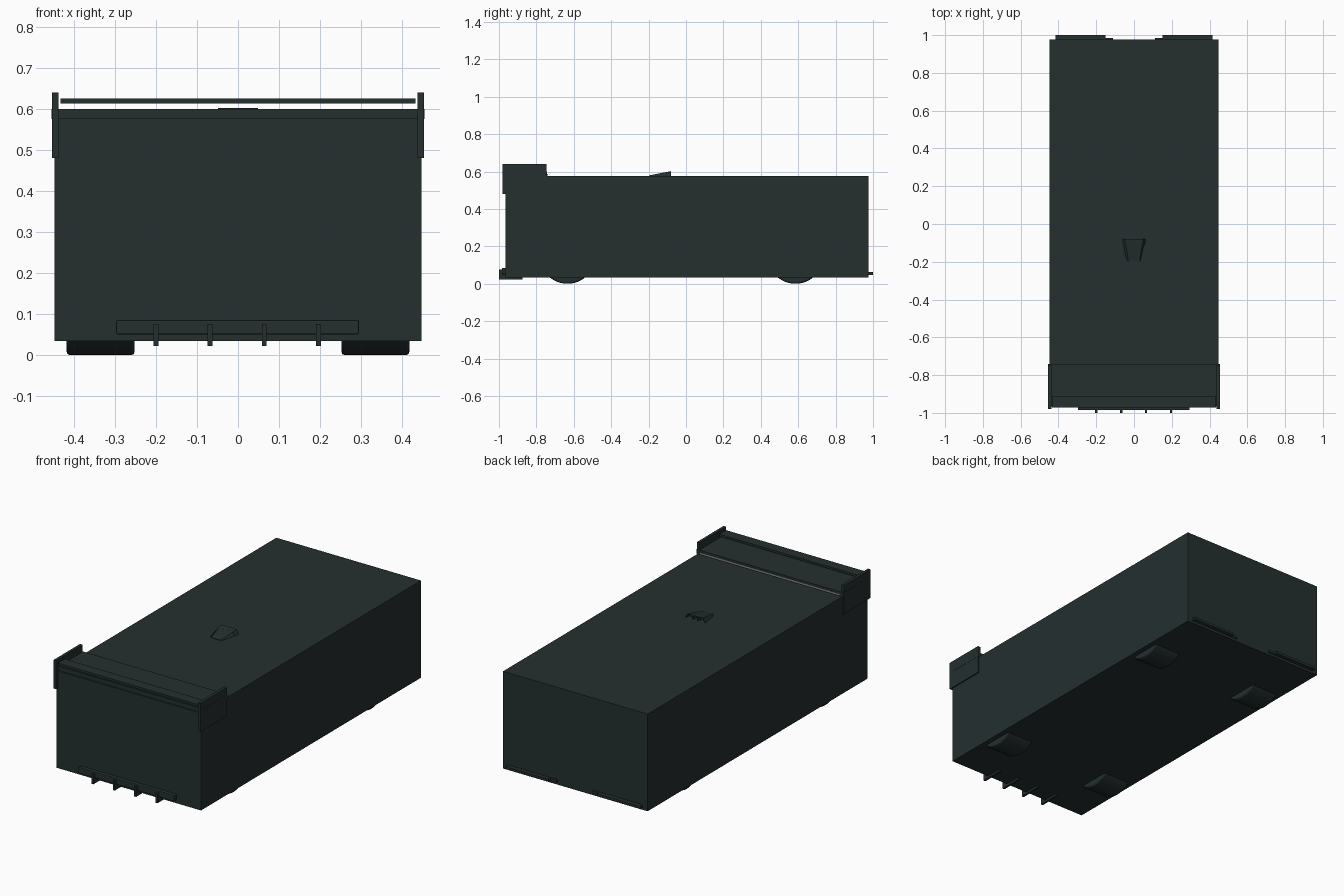
import bpy, bmesh, math
from mathutils import Matrix

if "Cube" in bpy.data.objects:
    bpy.data.objects.remove(bpy.data.objects["Cube"])


def material(name, rgb):
    m = bpy.data.materials.new(name)
    m.use_nodes = True
    m.diffuse_color = (*rgb, 1)
    m.node_tree.nodes["Principled BSDF"].inputs["Base Color"].default_value = (*rgb, 1)
    return m


DARK = material("dark slate", (0.018, 0.028, 0.028))
GREY = material("light grey", (0.3, 0.3, 0.3))


def finish(name, bm, mat, bevel=0):
    bmesh.ops.recalc_face_normals(bm, faces=bm.faces)
    mesh = bpy.data.meshes.new(name)
    bm.to_mesh(mesh)
    bm.free()
    mesh.materials.append(mat)
    ob = bpy.data.objects.new(name, mesh)
    bpy.context.collection.objects.link(ob)
    if bevel:
        mod = ob.modifiers.new("Bevel", "BEVEL")
        mod.width, mod.segments = bevel, 2
    return ob


def box(name, x, y, z, mat=DARK, bevel=0):
    """Box from (low, high) pairs on each axis."""
    bm = bmesh.new()
    bmesh.ops.create_cube(bm, size=1)
    for v in bm.verts:
        v.co = [r[0] if c < 0 else r[1] for c, r in zip(v.co, (x, y, z))]
    return finish(name, bm, mat, bevel)


# Main shell
box("body", (-0.447, 0.447), (-0.965, 0.977), (0.034, 0.577))

# Wheels, mostly hidden in the shell
for y, end in ((0.585, "front"), (-0.634, "rear")):
    for s, side in ((1, "left"), (-1, "right")):
        bm = bmesh.new()
        bmesh.ops.create_cone(bm, cap_ends=True, segments=48, radius1=0.15,
                              radius2=0.15, depth=0.166)
        bmesh.ops.rotate(bm, verts=bm.verts, matrix=Matrix.Rotation(math.pi / 2, 3, "Y"))
        bmesh.ops.translate(bm, verts=bm.verts, vec=(s * 0.335, y, 0.15))
        wheel = finish(f"{end}_{side}_wheel", bm, DARK, 0.008)
        bpy.context.view_layer.objects.active = wheel
        wheel.select_set(True)
        bpy.ops.object.shade_smooth_by_angle(angle=math.radians(40))
        wheel.select_set(False)

# Rear wing: two blades, end plates and a light strip on the leading edge
box("lower_wing_blade", (-0.455, 0.455), (-0.957, -0.742), (0.576, 0.600))
box("upper_wing_blade", (-0.433, 0.433), (-0.972, -0.912), (0.613, 0.625))
box("wing_edge_strip", (-0.43, 0.43), (-0.744, -0.739), (0.58, 0.588), GREY)
for s, side in ((1, "left"), (-1, "right")):
    box(f"{side}_wing_end_plate", sorted((s * 0.438, s * 0.454)),
        (-0.98, -0.746), (0.48, 0.64))

# Rear diffuser with four fins
box("diffuser_panel", (-0.297, 0.295), (-0.985, -0.94), (0.05, 0.085), bevel=0.004)
for i in range(4):
    x = -0.2 + i * 0.132
    box(f"diffuser_fin_{i + 1}", (x - 0.006, x + 0.006), (-1, -0.875), (0.022, 0.076))

# Front splitter halves with a short inner step
for s, side in ((1, "left"), (-1, "right")):
    box(f"{side}_splitter", sorted((s * 0.15, s * 0.415)), (0.94, 1), (0.048, 0.062))
    box(f"{side}_splitter_step", sorted((s * 0.11, s * 0.15)), (0.94, 0.984), (0.048, 0.062))

# Roof scoop: wedge with an open mouth facing forward, split by thin vanes
bm = bmesh.new()
bmesh.ops.create_cube(bm, size=1)
for v in bm.verts:
    front, top = v.co.y > 0, v.co.z > 0
    half = (0.048 if top else 0.065) if front else (0.03 if top else 0.045)
    v.co = (math.copysign(half, v.co.x), -0.08 if front else -0.195,
            (0.602 if front else 0.58) if top else 0.57)
mouth = [f for f in bm.faces if all(v.co.y > -0.1 for v in f.verts)]
bmesh.ops.inset_region(bm, faces=mouth, thickness=0.004)
bmesh.ops.translate(bm, verts=mouth[0].verts, vec=(0, -0.03, -0.003))
finish("roof_scoop", bm, DARK)
for x in (-0.015, 0.015):
    box("scoop_vane", (x - 0.002, x + 0.002), (-0.11, -0.082), (0.575, 0.597))
